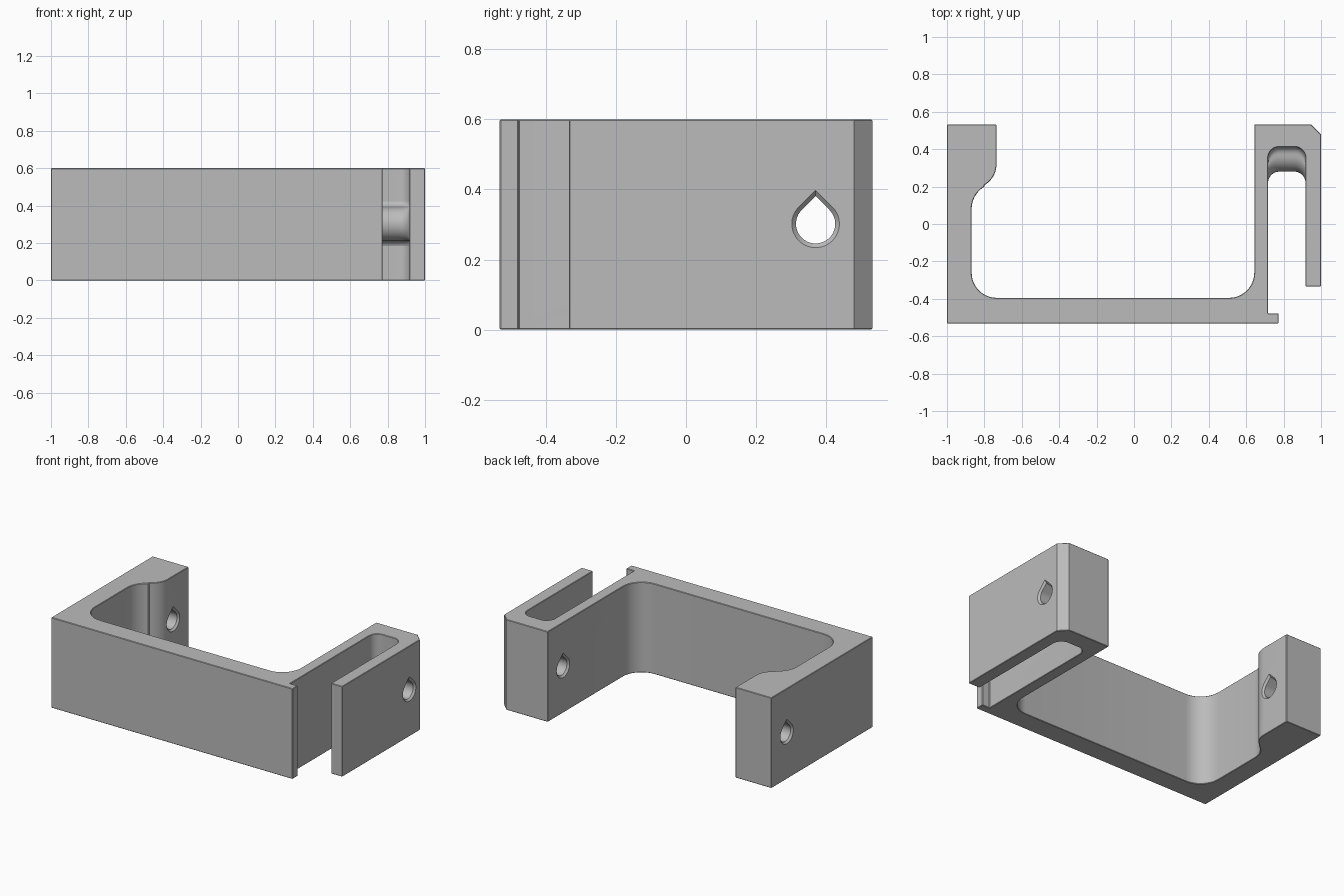
import bpy, bmesh
from math import sin, cos, radians, sqrt
from mathutils import Vector

cube = bpy.data.objects.get("Cube")
if cube:
    bpy.data.objects.remove(cube, do_unlink=True)

HEIGHT = 0.6
BEVEL = 0.012
HOLE_Y, HOLE_Z = 0.37, 0.302

grey = bpy.data.materials.new("plain_grey")
grey.use_nodes = True
grey.diffuse_color = (0.5, 0.5, 0.5, 1)
grey.node_tree.nodes["Principled BSDF"].inputs["Base Color"].default_value = (0.5, 0.5, 0.5, 1)


def arc(cx, cy, r, start, end, steps=10):
    angles = [radians(start + (end - start) * i / steps) for i in range(steps + 1)]
    return [(cx + r * cos(a), cy + r * sin(a)) for a in angles]


def loft(name, sections):
    """Skin closed rings of equal length and cap both ends."""
    bm = bmesh.new()
    rings = [[bm.verts.new(p) for p in ring] for ring in sections]
    n = len(rings[0])
    for a, b in zip(rings, rings[1:]):
        for i in range(n):
            j = (i + 1) % n
            bm.faces.new((a[i], a[j], b[j], b[i]))
    bm.faces.new(rings[0][::-1])
    bm.faces.new(rings[-1])
    bmesh.ops.recalc_face_normals(bm, faces=bm.faces[:])
    mesh = bpy.data.meshes.new(name)
    bm.to_mesh(mesh)
    bm.free()
    mesh.materials.append(grey)
    obj = bpy.data.objects.new(name, mesh)
    bpy.context.collection.objects.link(obj)
    return obj


# Bracket body: plan outline, extruded upwards
SLOT_L, SLOT_R, SLOT_END, SLOT_RAD = 0.717, 0.917, 0.412, 0.06
outline = [(-1, -0.532), (0.773, -0.532), (0.773, -0.478), (SLOT_L, -0.478)]
outline += arc(SLOT_L + SLOT_RAD, SLOT_END - SLOT_RAD, SLOT_RAD, 180, 90)
outline += arc(SLOT_R - SLOT_RAD, SLOT_END - SLOT_RAD, SLOT_RAD, 90, 0)
outline += [(SLOT_R, -0.334), (1, -0.334), (1, 0.48), (0.948, 0.532), (0.643, 0.532)]
outline += arc(0.508, -0.26, 0.135, 0, -90)
outline += arc(-0.733, -0.26, 0.135, 270, 180)
outline += arc(-0.728, 0.08, 0.14, 180, 120)
outline += arc(-0.865, 0.32, 0.13, -60, 0)
outline += [(-0.735, 0.532), (-1, 0.532)]
body = loft("bracket_body", [[(x, y, z) for x, y in outline] for z in (0, HEIGHT)])
bev = body.modifiers.new("edge_chamfer", "BEVEL")
bev.width = BEVEL
bev.segments = 1
bev.limit_method = "ANGLE"
bev.angle_limit = radians(50)

# Screw boss: rounded bulge at the end of the slot, blended into its walls
bulge = [(0.09 * sin(radians(a)), HOLE_Y - 0.09 * cos(radians(a))) for a in range(0, 90, 9)]
bulge += [(0.13 - 0.04 * cos(radians(a)), HOLE_Y + 0.044 * sin(radians(a))) for a in range(0, 91, 15)]
levels = [(-d, y) for d, y in reversed(bulge[1:])] + bulge


def boss_ring(d, end):
    back, edge = 0.45, 0.01
    ring = [(SLOT_L - edge, back), (SLOT_L - edge, end - SLOT_RAD)]
    ring += arc(SLOT_L + SLOT_RAD, end - SLOT_RAD, SLOT_RAD, 180, 90)
    ring += arc(SLOT_R - SLOT_RAD, end - SLOT_RAD, SLOT_RAD, 90, 0)
    ring += [(SLOT_R + edge, end - SLOT_RAD), (SLOT_R + edge, back)]
    return [(x, y, HOLE_Z + d) for x, y in ring]


boss = loft("screw_boss", [boss_ring(d, y) for d, y in levels])


# Teardrop screw hole through both arms, flared where it leaves each face
def teardrop(x, grow):
    r = 0.056 + grow
    ring = arc(HOLE_Y, HOLE_Z, r, 135, 405, 32) + [(HOLE_Y, HOLE_Z + r * sqrt(2))]
    return [(x, y, z) for y, z in ring]


flares = [(-1.02, 0.032), (-0.988, 0), (-0.747, 0), (-0.7, 0.047),
          (0.608, 0.047), (0.655, 0), (0.988, 0), (1.02, 0.032)]
cutter = loft("hole_cutter", [teardrop(x, g) for x, g in flares])
cutter.hide_render = True

for obj in (body, boss):
    cut = obj.modifiers.new("screw_hole", "BOOLEAN")
    cut.operation = "DIFFERENCE"
    cut.solver = "EXACT"
    cut.object = cutter
    bpy.ops.object.select_all(action="DESELECT")
    obj.select_set(True)
    bpy.context.view_layer.objects.active = obj
    for name in [m.name for m in obj.modifiers]:
        bpy.ops.object.modifier_apply(modifier=name)
    bpy.ops.object.shade_smooth_by_angle(angle=radians(30))

bpy.data.objects.remove(cutter, do_unlink=True)
